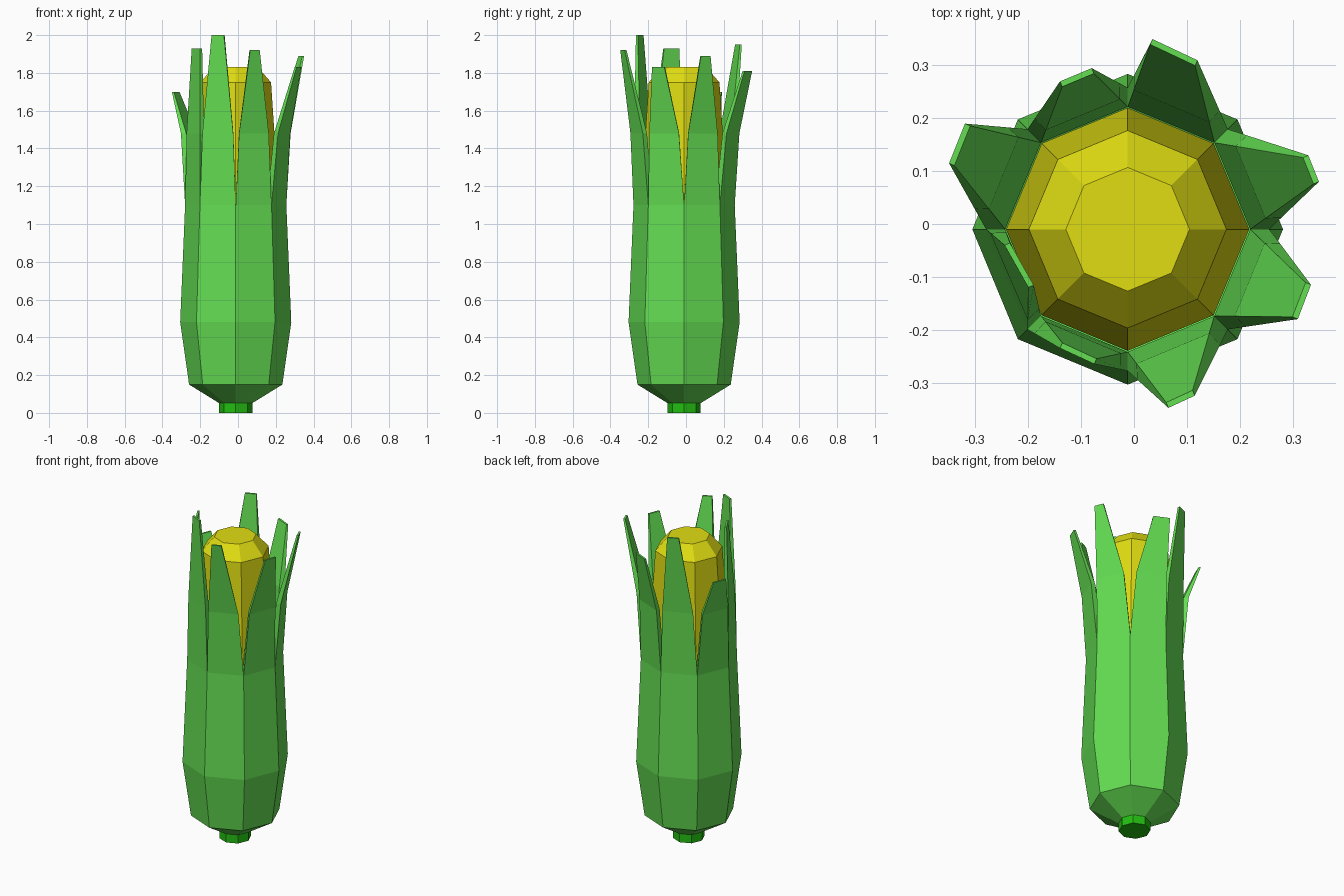
import bpy, bmesh, math
from mathutils import Vector

if "Cube" in bpy.data.objects:
    bpy.data.objects.remove(bpy.data.objects["Cube"])

CX, CY, SIDES = -0.012, -0.01, 8


def material(name, rgb):
    m = bpy.data.materials.new(name)
    m.diffuse_color = (*rgb, 1)
    m.use_nodes = True
    m.node_tree.nodes["Principled BSDF"].inputs["Base Color"].default_value = m.diffuse_color
    return m


def corner(i, r, z):
    a = math.tau * i / SIDES
    return Vector((CX + r * math.cos(a), CY + r * math.sin(a), z))


def loft(bm, rings, cap_start=True, cap_end=True):
    """Join closed rings of points with quads."""
    vs = [[bm.verts.new(p) for p in ring] for ring in rings]
    n = len(vs[0])
    for a, b in zip(vs, vs[1:]):
        for i in range(n):
            j = (i + 1) % n
            bm.faces.new((a[i], a[j], b[j], b[i]))
    if cap_start:
        bm.faces.new(vs[0][::-1])
    if cap_end:
        bm.faces.new(vs[-1])


def octagons(profile):
    return [[corner(i, r, z) for i in range(SIDES)] for r, z in profile]


def finish(name, bm, mat):
    bmesh.ops.remove_doubles(bm, verts=bm.verts, dist=1e-5)
    me = bpy.data.meshes.new(name)
    bm.to_mesh(me)
    bm.free()
    me.materials.append(mat)
    ob = bpy.data.objects.new(name, me)
    bpy.context.collection.objects.link(ob)
    return ob


husk_green = material("husk green", (0.127, 0.73, 0.084))
stem_green = material("stem green", (0.016, 0.51, 0.005))
cob_yellow = material("cob yellow", (0.75, 0.73, 0.006))

# Stem stub
bm = bmesh.new()
loft(bm, octagons([(0.088, 0), (0.088, 0.055)]))
finish("stem", bm, stem_green)

# Cob
bm = bmesh.new()
loft(bm, octagons([(0.06, 0.1), (0.2, 0.2), (0.23, 1.1), (0.187, 1.75), (0.117, 1.83)]))
finish("cob", bm, cob_yellow)

# Husk body, open at the top where the leaves continue
SPLIT, BEND = 1.1, 1.48
bm = bmesh.new()
loft(bm, octagons([(0.085, 0.05), (0.247, 0.15), (0.294, 0.48), (0.268, SPLIT)]), cap_end=False)
finish("husk", bm, husk_green)

# Leaves: two outer tip corners (x, y, x, y) and tip height, one per husk side
tips = [
    (0.35, 0.08, 0.33, 0.13, 1.89),
    (0.12, 0.31, 0.035, 0.35, 1.81),
    (-0.08, 0.295, -0.14, 0.27, 1.95),
    (-0.32, 0.19, -0.35, 0.115, 1.70),
    (-0.245, -0.04, -0.20, -0.12, 1.93),
    (-0.14, -0.235, -0.075, -0.265, 2.0),
    (0.065, -0.348, 0.115, -0.325, 1.92),
    (0.31, -0.18, 0.335, -0.115, 1.83),
]
for k, (x0, y0, x1, y1, z) in enumerate(tips):
    base = [corner(k, 0.268, SPLIT), corner(k + 1, 0.268, SPLIT),
            corner(k + 1, 0.232, SPLIT), corner(k, 0.232, SPLIT)]
    a = math.tau * (k + 0.5) / SIDES
    inward = Vector((-math.cos(a), -math.sin(a), 0)) * 0.011
    p, q = Vector((x0, y0, z)), Vector((x1, y1, z))
    tip = [p, q, q + inward, p + inward]
    # the bend keeps the leaf wide and upright before it tapers outward
    f = 0.5 * (BEND - SPLIT) / (z - SPLIT)
    bend = [b.lerp(t, f) for b, t in zip(base, tip)]
    for v in bend:
        v.z = BEND
    bm = bmesh.new()
    loft(bm, [base, bend, tip], cap_start=False)
    finish(f"husk_leaf_{k + 1}", bm, husk_green)
